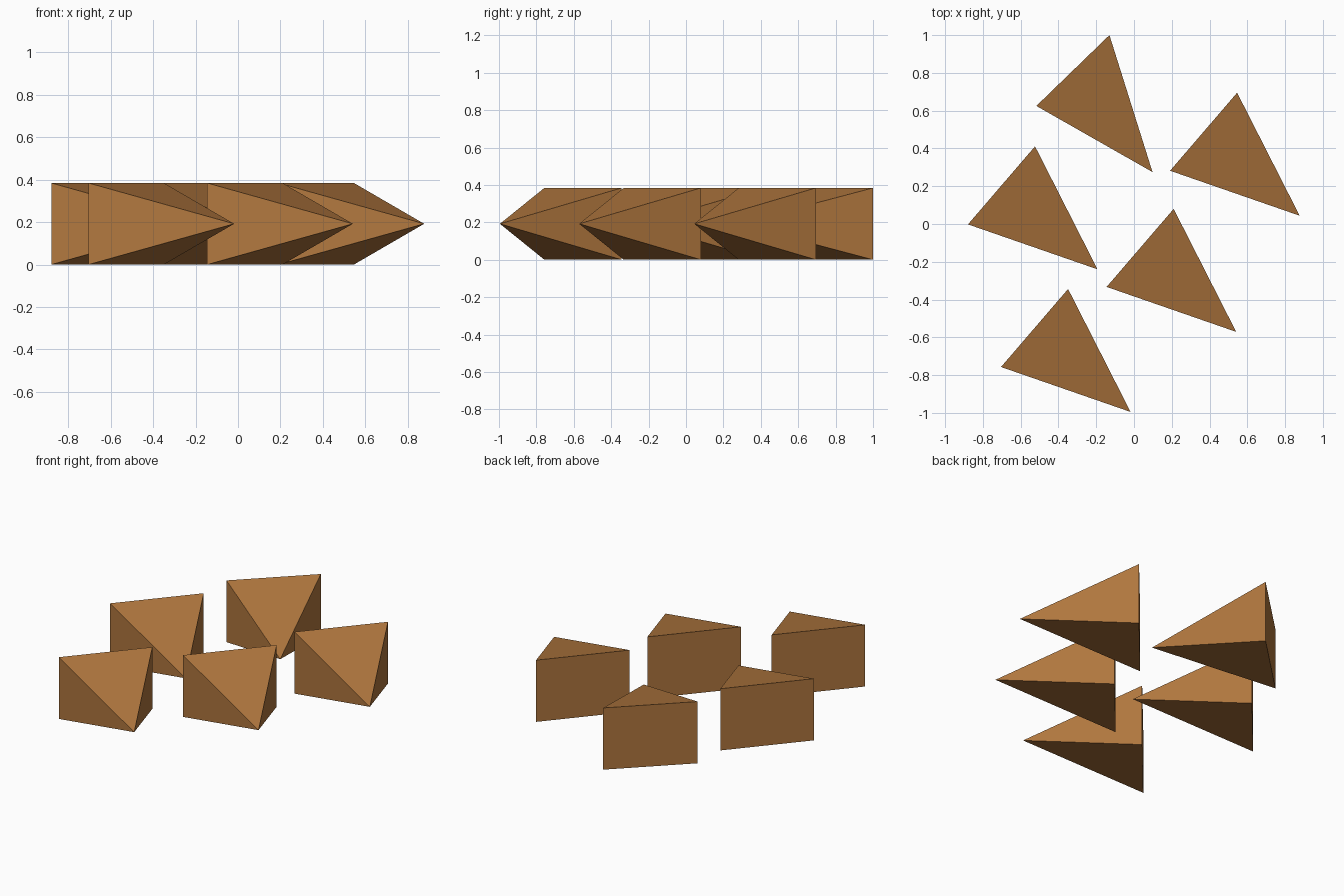
import bpy, bmesh

if "Cube" in bpy.data.objects:
    bpy.data.objects.remove(bpy.data.objects["Cube"])

HEIGHT = 0.384

brown = bpy.data.materials.new("brown")
brown.diffuse_color = (0.45, 0.19, 0.05, 1)
brown.use_nodes = True
brown.node_tree.nodes["Principled BSDF"].inputs["Base Color"].default_value = brown.diffuse_color


def pyramid(name, left, right, tip):
    """Pyramid lying on its side: upright rectangular base, tip at mid height."""
    bm = bmesh.new()
    corners = [(*left, 0), (*right, 0), (*right, HEIGHT), (*left, HEIGHT)]
    base = [bm.verts.new(c) for c in corners]
    apex = bm.verts.new((*tip, HEIGHT / 2))
    bm.faces.new(base)
    for i in range(4):
        bm.faces.new((base[i], apex, base[(i + 1) % 4]))
    bmesh.ops.recalc_face_normals(bm, faces=bm.faces)
    mesh = bpy.data.meshes.new(name)
    bm.to_mesh(mesh)
    bm.free()
    mesh.materials.append(brown)
    bpy.context.collection.objects.link(bpy.data.objects.new(name, mesh))


# Four identical spikes, placed by the left corner of the base
spots = [(0.191, 0.282), (-0.879, -0.002), (-0.145, -0.333), (-0.704, -0.757)]
for i, (x, y) in enumerate(spots):
    pyramid(f"spike_{i + 1}", (x, y), (x + 0.355, y + 0.413), (x + 0.686, y - 0.238))

# Rear spike, turned slightly and skewed
pyramid("spike_rear", (-0.517, 0.625), (-0.13, 1.0), (0.098, 0.275))
